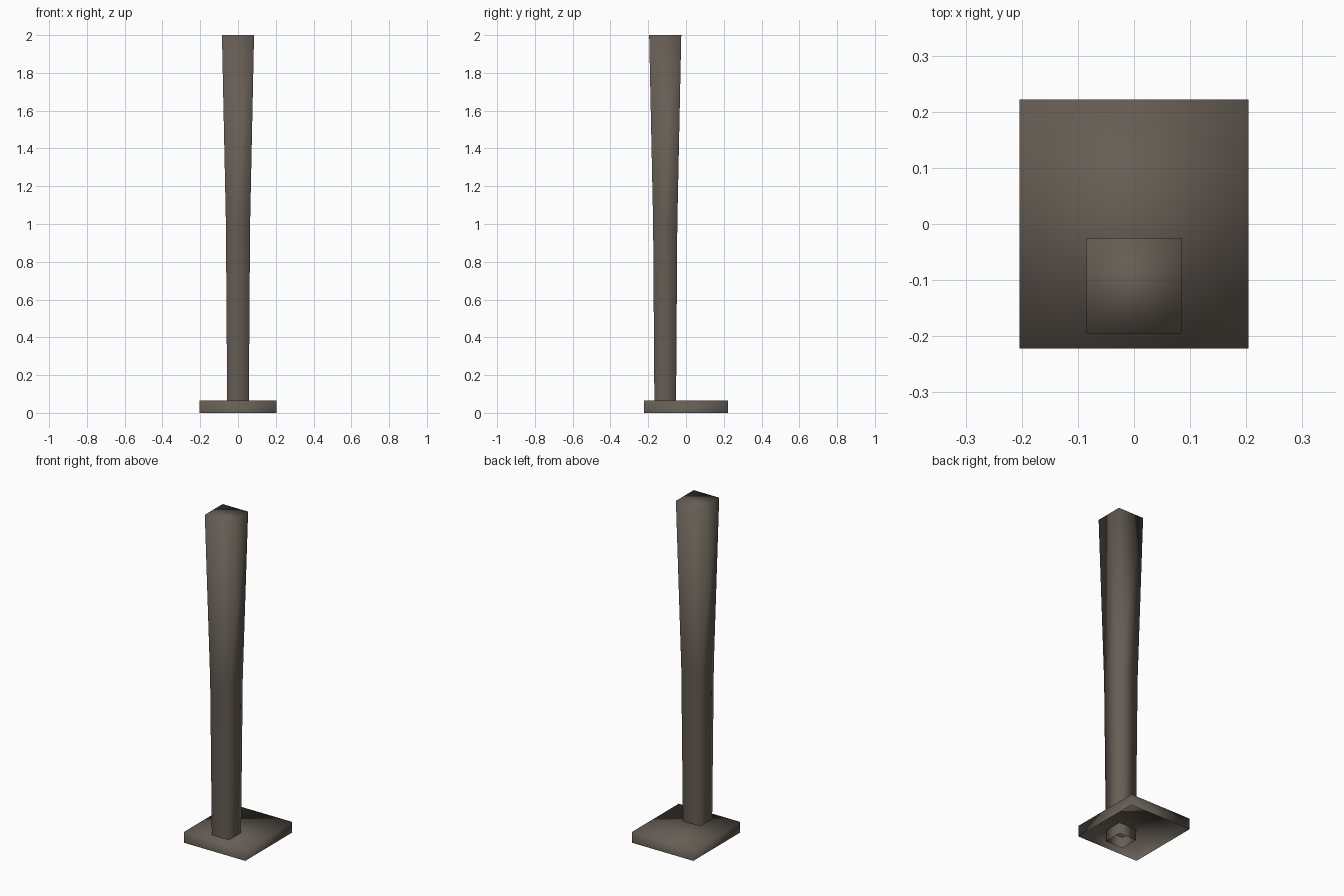
import bpy, bmesh

if "Cube" in bpy.data.objects:
    bpy.data.objects.remove(bpy.data.objects["Cube"])


def lofted_box(name, levels, center_y):
    """Square-sided sheet box: levels are (z, half_x, half_y); capped on top, open below."""
    bm = bmesh.new()
    rings = []
    for z, hx, hy in levels:
        rings.append([bm.verts.new((sx * hx, center_y + sy * hy, z))
                      for sx, sy in ((-1, -1), (1, -1), (1, 1), (-1, 1))])
    for low, high in zip(rings, rings[1:]):
        for i in range(4):
            j = (i + 1) % 4
            bm.faces.new((low[i], low[j], high[j], high[i]))
    bm.faces.new(rings[-1])
    for f in bm.faces:
        f.smooth = True
    mesh = bpy.data.meshes.new(name)
    bm.to_mesh(mesh)
    bm.free()
    obj = bpy.data.objects.new(name, mesh)
    bpy.context.collection.objects.link(obj)
    mat = bpy.data.materials.get("dark_wood") or bpy.data.materials.new("dark_wood")
    mat.diffuse_color = (0.13, 0.11, 0.09, 1)
    mat.use_nodes = True
    mat.node_tree.nodes["Principled BSDF"].inputs["Base Color"].default_value = mat.diffuse_color
    mesh.materials.append(mat)
    return obj


# Foot plate, hollow underneath
lofted_box("base_plate", [(0, 0.204, 0.222), (0.066, 0.204, 0.222)], 0)

# Post that flares above its middle, open at the bottom
lofted_box("post", [(0, 0.057, 0.057), (1.0, 0.064, 0.064), (2.0, 0.085, 0.085)], -0.11)
